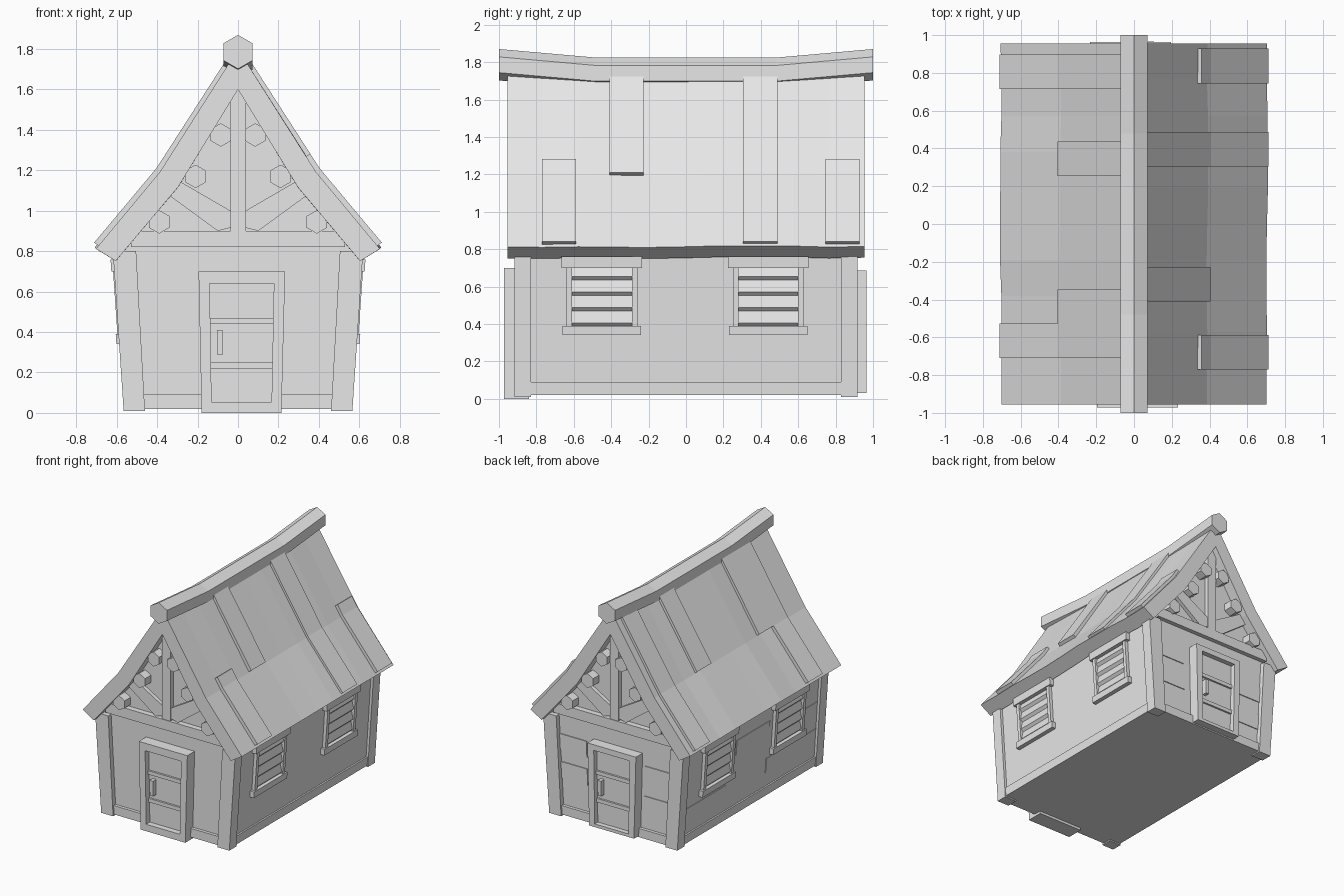
import bpy, bmesh, math, random
from mathutils import Vector

random.seed(4)
if "Cube" in bpy.data.objects:
    bpy.data.objects.remove(bpy.data.objects["Cube"], do_unlink=True)

grey = bpy.data.materials.new("plain_grey")
grey.use_nodes = True
TONE = (0.8, 0.8, 0.8, 1)
grey.diffuse_color = TONE
grey.node_tree.nodes["Principled BSDF"].inputs["Base Color"].default_value = TONE


def loft(name, rings, lean=False):
    """Closed solid through matching rings; lean widens it with height."""
    bm = bmesh.new()
    rows = [[bm.verts.new((x * (1 + 0.12 * z) if lean else x, y, z))
             for x, y, z in ring] for ring in rings]
    n = len(rows[0])
    for a, b in zip(rows, rows[1:]):
        for i in range(n):
            j = (i + 1) % n
            bm.faces.new((a[i], a[j], b[j], b[i]))
    bm.faces.new(rows[0])
    bm.faces.new(rows[-1][::-1])
    bmesh.ops.recalc_face_normals(bm, faces=bm.faces)
    mesh = bpy.data.meshes.new(name)
    bm.to_mesh(mesh)
    bm.free()
    mesh.materials.append(grey)
    obj = bpy.data.objects.new(name, mesh)
    bpy.context.collection.objects.link(obj)
    return obj


def extrude(name, profile, y0, y1, lean=False):
    """Front profile (x, z) pulled along y."""
    return loft(name, [[(x, y, z) for x, z in profile] for y in (y0, y1)], lean)


def box(name, x0, x1, y0, y1, z0, z1, lean=True):
    return extrude(name, [(x0, z0), (x1, z0), (x1, z1), (x0, z1)], y0, y1, lean)


def hexagon(cx, cz, r):
    return [(cx + r * math.sin(k * math.pi / 3), cz + r * math.cos(k * math.pi / 3))
            for k in range(6)]


# Walls and gable
box("wall_core", -0.545, 0.545, -0.88, 0.88, 0.02, 0.84)
extrude("gable_wall", [(-0.57, 0.82), (0.57, 0.82), (0.31, 1.14), (0, 1.66), (-0.31, 1.14)],
        -0.87, 0.87)

# Corner posts, sills and windows on both long sides
for s, side in ((1, "left"), (-1, "right")):
    box(side + "_sill", s * 0.5, s * 0.558, -0.85, 0.85, 0.02, 0.09)
    for t, end in ((-1, "front"), (1, "back")):
        box(f"{end}_{side}_post", s * 0.46, s * 0.565, t * 0.83, t * 0.918, 0.01, 0.8)
    for cy, end in ((-0.45, "front"), (0.44, "back")):
        name = f"{end}_{side}_window"
        box(name + "_sill", s * 0.5, s * 0.578, cy - 0.21, cy + 0.21, 0.34, 0.39)
        box(name + "_lintel", s * 0.5, s * 0.578, cy - 0.215, cy + 0.215, 0.7, 0.76)
        for d in (-1, 1):
            box(name + "_jamb", s * 0.5, s * 0.57, cy + d * 0.16, cy + d * 0.19, 0.38, 0.71)
        # Sloped slats as one sawtooth profile
        teeth = [(s * 0.5, 0.71), (s * 0.546, 0.71)]
        for k in range(4):
            low = 0.655 - k * 0.083
            teeth += [(s * 0.563, low), (s * 0.546, low - 0.02)]
        extrude(name + "_slats", teeth + [(s * 0.5, 0.386)], cy - 0.16, cy + 0.16, True)

# Thin boards on the walls
for x0, x1, z in ((0.24, 0.47, 0.3), (0.24, 0.47, 0.52), (-0.47, -0.24, 0.22), (-0.47, -0.24, 0.46)):
    box("back_board", x0, x1, 0.875, 0.887, z, z + 0.13)
for y0, y1, z in ((-0.82, -0.66, 0.42), (-0.22, 0.2, 0.5), (0.3, 0.82, 0.18), (-0.82, -0.2, 0.2)):
    box("side_board", -0.55, -0.53, y0, y1, z, z + 0.12)

# Both ends: door, timber framing and purlin ends
for t, end, lift in ((-1, "front", 0.0), (1, "back", 0.03)):
    def part(name, x0, x1, d0, d1, z0, z1, lean=True):
        return box(f"{end}_{name}", -t * x0, -t * x1, t * d0, t * d1, z0, z1, lean)

    top = 0.70 - lift / 2
    depth = 0.972 - lift / 4
    part("wall_sill", -0.48, 0.48, 0.86, 0.905, 0.02, 0.09)
    part("door_jamb", -0.18, -0.13, 0.84, depth, lift, top)
    part("door_jamb", 0.165, 0.215, 0.84, depth, lift, top)
    part("door_lintel", -0.13, 0.165, 0.84, depth, 0.64, top)
    part("door_threshold", -0.13, 0.165, 0.84, depth, lift, 0.055)
    part("door_panel", -0.13, 0.165, 0.84, 0.925, 0.05, 0.65)
    for z in (0.22, 0.44):
        part("door_rail", -0.13, 0.165, 0.9, 0.94, z, z + 0.03)
    part("door_handle", -0.1, -0.072, 0.92, 0.965, 0.29, 0.41)
    part("tie_beam", -0.53, 0.53, 0.85, 0.915, 0.82, 0.9, False)
    part("king_post", -0.036, 0.04, 0.85, 0.91, 0.88, 1.63, False)
    for s in (-1, 1):
        extrude(end + "_brace", [(s * 0.02, 0.92), (s * 0.02, 0.99), (s * 0.33, 1.17),
                                 (s * 0.36, 1.09), (s * 0.1, 0.9)], t * 0.85, t * 0.9)
        for x, z in ((0.39, 0.945), (0.21, 1.17), (0.085, 1.375)):
            extrude(end + "_purlin", hexagon(s * x, z, 0.058), t * 0.84, t * 0.945)

# Roof slopes: thick bent slabs with a slight ripple
for s, side in ((1, "left"), (-1, "right")):
    rings = []
    for k in range(11):
        y = -0.955 + 0.191 * k
        r = random.uniform(-0.006, 0.004)
        rings.append([(0, y, 1.8), (s * (0.39 + r), y, 1.195 + r), (s * (0.706 + r), y, 0.815 + r),
                      (s * (0.608 + r), y, 0.755 + r), (s * (0.3 + r), y, 1.12 + r), (0, y, 1.6)])
    loft(side + "_roof", rings)

# Raised roof planks over the upper slope, the lower slope or both
RIDGE, BEND, EAVE = (0.04, 1.748), (0.392, 1.202), (0.7, 0.834)
SPANS = {"upper": (RIDGE, BEND), "lower": ((0.345, 1.275), BEND, EAVE), "full": (RIDGE, BEND, EAVE)}
planks = [(1, -0.77, "lower"), (1, -0.41, "upper"), (1, 0.305, "full"), (1, 0.745, "lower"),
          (-1, -0.71, "full"), (-1, -0.53, "upper"), (-1, 0.255, "upper"), (-1, 0.715, "full")]
for s, y, span in planks:
    line = SPANS[span]
    outer = [(s * (x + 0.012), z + 0.008) for x, z in line]
    inner = [(s * (x - 0.02), z - 0.014) for x, z in reversed(line)]
    extrude(span + "_roof_plank", outer + inner, y, y + 0.183)

# Sagging six-sided ridge beam
loft("ridge_beam", [[(x, y, z) for x, z in hexagon(0, cz, 0.084)]
                    for y, cz in ((-1, 1.786), (-0.48, 1.74), (0.48, 1.74), (1, 1.786))])
